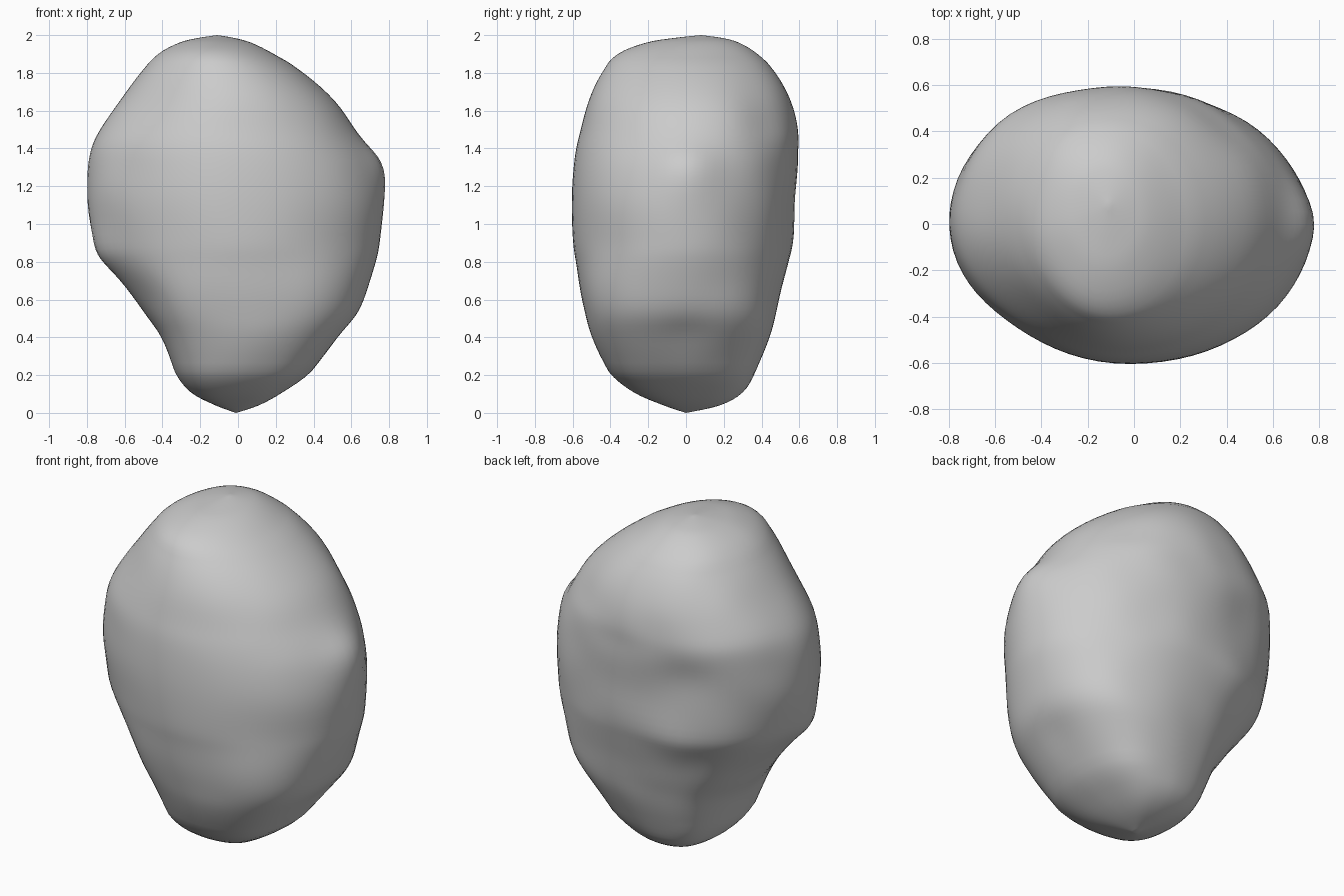
import bpy, bmesh, math
from mathutils import Vector, noise

if "Cube" in bpy.data.objects:
    bpy.data.objects.remove(bpy.data.objects["Cube"])

# Silhouette profile: z, left x, right x, front y, back y
PROFILE = [
    (0.00, -0.01, -0.01, 0.00, 0.00), (0.04, -0.12, 0.11, -0.12, 0.18),
    (0.11, -0.25, 0.24, -0.28, 0.30), (0.22, -0.335, 0.39, -0.41, 0.37),
    (0.40, -0.405, 0.54, -0.50, 0.445), (0.52, -0.49, 0.635, -0.535, 0.475),
    (0.66, -0.595, 0.69, -0.565, 0.505), (0.80, -0.70, 0.735, -0.585, 0.545),
    (0.90, -0.755, 0.755, -0.60, 0.57), (1.10, -0.80, 0.77, -0.61, 0.58),
    (1.28, -0.80, 0.735, -0.60, 0.59), (1.40, -0.78, 0.68, -0.585, 0.595),
    (1.50, -0.735, 0.62, -0.56, 0.595), (1.65, -0.63, 0.52, -0.52, 0.565),
    (1.80, -0.52, 0.35, -0.45, 0.48), (1.90, -0.42, 0.19, -0.36, 0.38),
    (1.96, -0.31, 0.07, -0.21, 0.28), (1.985, -0.21, -0.02, -0.06, 0.19),
    (2.00, -0.11, -0.11, 0.08, 0.08),
]
# Local knobs and dents: centre, radius, outward amount
FEATURES = [
    ((0.77, 0.00, 1.30), 0.14, 0.065), ((-0.50, -0.33, 0.60), 0.15, -0.025),
    ((-0.73, -0.12, 0.86), 0.13, 0.035), ((-0.35, 0.53, 1.22), 0.16, -0.035),
    ((-0.38, 0.56, 1.43), 0.15, 0.015), ((-0.40, 0.46, 0.70), 0.12, -0.02),
    ((-0.30, 0.50, 0.86), 0.12, 0.02), ((0.58, 0.00, 0.40), 0.12, -0.015),
    ((0.40, 0.42, 1.62), 0.15, -0.02),
]
SEG, SUB = 72, 4


def catmull(a, b, c, d, t):
    return [0.5 * (2*q + (r-p)*t + (2*p-5*q+4*r-s)*t*t + (3*q-p-3*r+s)*t**3)
            for p, q, r, s in zip(a, b, c, d)]


# Smooth the profile into many rings
rows = []
n = len(PROFILE)
for i in range(n - 1):
    p = [PROFILE[max(0, min(n - 1, i + k))] for k in (-1, 0, 1, 2)]
    for s in range(SUB):
        rows.append(catmull(*p, s / SUB))

bm = bmesh.new()
rings = []
for z, xl, xr, yf, yb in rows[1:]:
    cx, cy, rx, ry = (xl+xr)/2, (yf+yb)/2, (xr-xl)/2, (yb-yf)/2
    # the lower part is boxier, the upper part rounder
    low = max(0.0, min(1.0, (0.95 - z) / 0.45))
    low = low * low * (3 - 2 * low)
    ring = []
    for k in range(SEG):
        a = math.tau * k / SEG
        c, s = math.cos(a), math.sin(a)
        diag = 2 * c * s
        e = 2 + 0.5 * low * abs(diag)
        if s > 0 and c < 0:
            e -= 0.25 * diag * (1 - low)
        elif s < 0 and c < 0:
            e -= 0.2 * diag * (1 - low)
        f = (abs(c)**e + abs(s)**e) ** (-1 / e)
        ring.append(bm.verts.new((cx + rx*c*f, cy + ry*s*f, z)))
    rings.append(ring)
bottom = bm.verts.new((-0.01, 0, 0))
top = bm.verts.new((-0.11, 0.08, 2))
for k in range(SEG):
    j = (k + 1) % SEG
    bm.faces.new((bottom, rings[0][j], rings[0][k]))
    bm.faces.new((top, rings[-1][k], rings[-1][j]))
    for lo, hi in zip(rings, rings[1:]):
        bm.faces.new((lo[k], lo[j], hi[j], hi[k]))

# Knobs, dents and gentle roughness, stronger on the back
bm.normal_update()
moves = []
for v in bm.verts:
    d = 0.0
    for centre, r, amount in FEATURES:
        d += amount * math.exp(-((v.co - Vector(centre)).length / r) ** 2)
    fade = max(0, min(1, v.co.z / 0.4, (2 - v.co.z) / 0.4))
    rough = 0.004 + 0.012 * max(0, min(1, 0.3 + v.co.y - 0.5 * v.co.x))
    d += rough * noise.noise(v.co * 5)
    moves.append((v, v.normal * d * fade))
for v, m in moves:
    v.co += m
# Soften the ring banding
body = [v for v in bm.verts if 0.25 < v.co.z < 1.85]
for _ in range(6):
    bmesh.ops.smooth_vert(bm, verts=body, factor=0.5,
                          use_axis_x=True, use_axis_y=True, use_axis_z=True)
bmesh.ops.recalc_face_normals(bm, faces=bm.faces)
for f in bm.faces:
    f.smooth = True

# Boulder object
mesh = bpy.data.meshes.new("boulder")
bm.to_mesh(mesh)
bm.free()
boulder = bpy.data.objects.new("boulder", mesh)
bpy.context.collection.objects.link(boulder)
